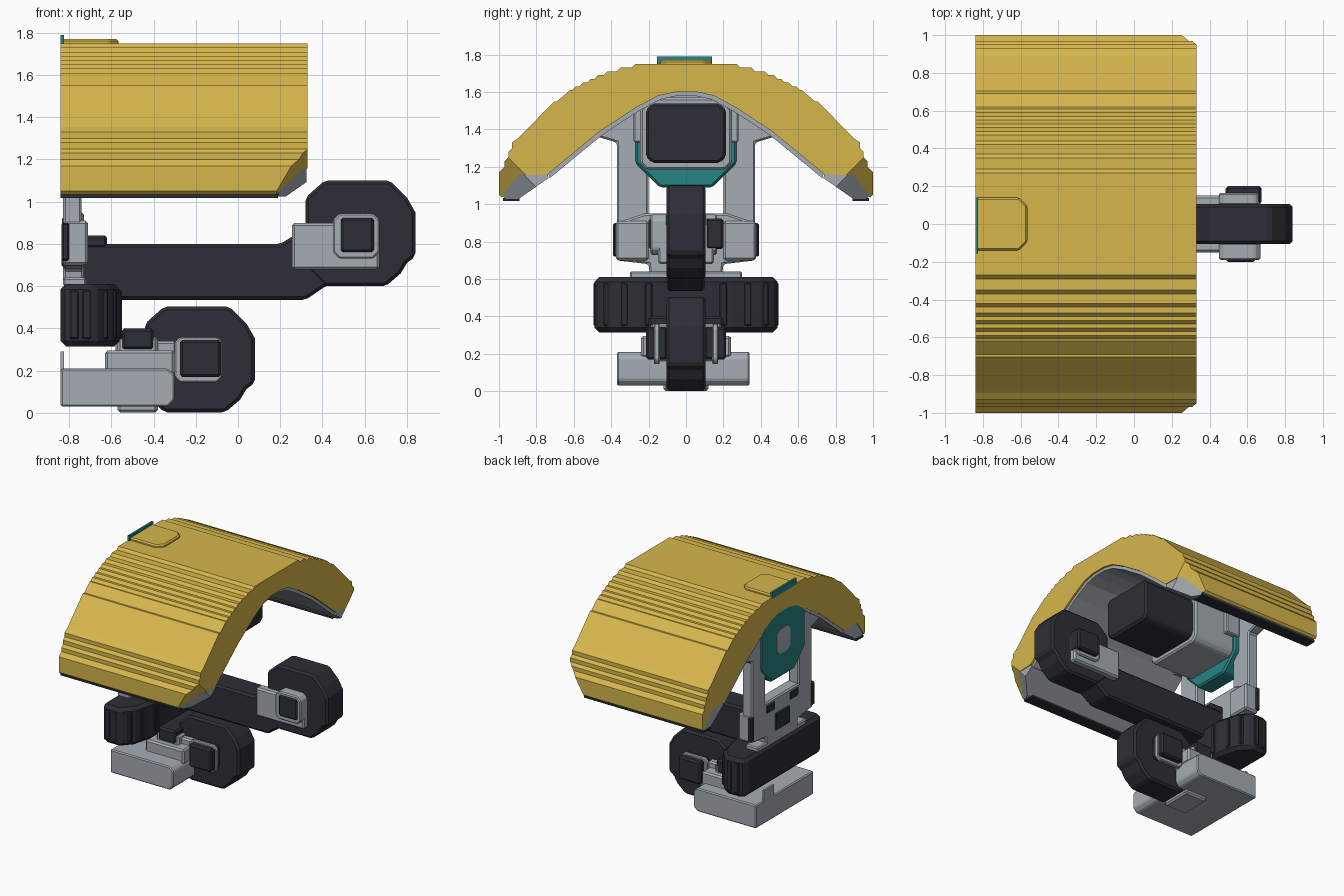
import bpy, bmesh
from mathutils import Vector


def material(name, rgb):
    m = bpy.data.materials.new(name)
    m.diffuse_color = (*rgb, 1)
    return m


YELLOW = material("yellow_paint", (0.68, 0.47, 0.073))
GRAY = material("gray_metal", (0.375, 0.415, 0.455))
DARK = material("dark_rubber", (0.027, 0.027, 0.038))
TEAL = material("teal_accent", (0.02, 0.23, 0.23))


def prism(name, pts, axis, a, b, mat, bevel=0.0, cut=None):
    """Extrude a 2D outline along an axis; optionally trim with a plane (point, normal)."""
    place = {"x": lambda p, t: (t, p[0], p[1]),
             "y": lambda p, t: (p[0], t, p[1]),
             "z": lambda p, t: (p[0], p[1], t)}[axis]
    bm = bmesh.new()
    lo = [bm.verts.new(place(p, a)) for p in pts]
    hi = [bm.verts.new(place(p, b)) for p in pts]
    n = len(pts)
    bm.faces.new(lo)
    bm.faces.new(hi[::-1])
    for i in range(n):
        j = (i + 1) % n
        bm.faces.new((lo[i], hi[i], hi[j], lo[j]))
    if cut:
        res = bmesh.ops.bisect_plane(bm, geom=bm.verts[:] + bm.edges[:] + bm.faces[:],
                                     plane_co=Vector(cut[0]), plane_no=Vector(cut[1]),
                                     clear_outer=True)
        rim = [e for e in res["geom_cut"] if isinstance(e, bmesh.types.BMEdge)]
        bmesh.ops.edgeloop_fill(bm, edges=rim)
    bmesh.ops.recalc_face_normals(bm, faces=bm.faces[:])
    me = bpy.data.meshes.new(name)
    bm.to_mesh(me)
    bm.free()
    me.materials.append(mat)
    ob = bpy.data.objects.new(name, me)
    bpy.context.collection.objects.link(ob)
    if bevel:
        mod = ob.modifiers.new("edge_chamfer", "BEVEL")
        mod.width, mod.segments = bevel, 1
    return ob


def box(name, x, y, z, mat, bevel=0.012):
    pts = [(x[0], z[0]), (x[1], z[0]), (x[1], z[1]), (x[0], z[1])]
    return prism(name, pts, "y", y[0], y[1], mat, bevel)


def chamfered(u0, u1, v0, v1, c):
    """Rectangle outline with cut corners."""
    return [(u0 + c, v0), (u1 - c, v0), (u1, v0 + c), (u1, v1 - c),
            (u1 - c, v1), (u0 + c, v1), (u0, v1 - c), (u0, v0 + c)]


def mirrored(half):
    return half + [(-u, v) for u, v in reversed(half)]


# Canopy outline: stepped crown and sloped shoulders
outer = [(0.2, 1.75)]
z = 1.75
for y in (0.27, 0.35, 0.42, 0.47, 0.51, 0.55, 0.59):
    outer += [(y, z), (y + 0.02, z - 0.02)]
    z -= 0.02
outer += [(0.62, 1.61), (0.69, 1.55), (0.705, 1.55), (0.88, 1.37), (0.895, 1.355),
          (0.93, 1.33), (0.93, 1.3)]
inner = [(0.74, 1.16), (0.46, 1.39), (0.27, 1.515), (0.15, 1.58), (0.06, 1.6)]
prism("canopy", mirrored(inner[::-1] + outer[::-1]), "x", -0.84, 0.33, YELLOW)

# Gray liner under the canopy
liner_top = [(u, v + 0.012) for u, v in inner]
liner_low = [(u - 0.012, v - 0.02) for u, v in inner]
prism("canopy_liner", mirrored(liner_low[::-1] + liner_top), "x", -0.835, 0.315, GRAY)

# Stepped canopy skirts with slanted front corners and dark lower rims
skin = [(0.93, 1.3), (0.95, 1.28), (0.95, 1.25), (0.97, 1.23), (0.97, 1.2), (1.0, 1.17),
        (1.0, 1.05), (0.985, 1.035), (0.9, 1.155), (0.74, 1.16)]
core = [(0.9, 1.165), (0.98, 1.045), (0.96, 1.025), (0.9, 1.025), (0.735, 1.14), (0.74, 1.165)]
for s in (-1, 1):
    trim = ((0.153, 0, 0), (1, s * 0.59, -0.59))
    prism("canopy_skirt", [(s * u, v) for u, v in skin], "x", -0.84, 0.33, YELLOW, 0, trim)
    prism("skirt_core", [(s * u, v) for u, v in core], "x", -0.835, 0.325, GRAY, 0, trim)
    box("canopy_rim", (-0.84, 0.19), sorted((s * 0.89, s * 0.978)), (1.018, 1.034), DARK, 0)

# Raised pad and tab on the crown
prism("crown_pad", [(-0.84, -0.14), (-0.61, -0.14), (-0.565, -0.095), (-0.565, 0.095),
                    (-0.61, 0.14), (-0.84, 0.14)], "z", 1.74, 1.77, YELLOW, 0.01)
box("crown_tab", (-0.84, -0.825), (-0.155, 0.14), (1.74, 1.79), TEAL, 0)

# Upper motor, its holder and the rear disc
prism("upper_motor", chamfered(-0.215, 0.215, 1.22, 1.54, 0.035), "x", -0.4, 0.07, DARK, 0.015)
prism("motor_holder", [(-0.21, 1.185), (0.21, 1.185), (0.245, 1.22), (0.245, 1.51), (0.17, 1.57),
                       (-0.17, 1.57), (-0.245, 1.51), (-0.245, 1.22)],
      "x", -0.74, -0.36, GRAY, 0.012)
prism("holder_collar", mirrored([(0.28, 1.33), (0.28, 1.5), (0.17, 1.6)]),
      "x", -0.74, -0.62, GRAY, 0.008)
prism("rear_disc", chamfered(-0.27, 0.27, 1.09, 1.63, 0.13), "x", -0.836, -0.7, TEAL, 0.012)
prism("rear_hub", chamfered(-0.085, 0.085, 1.275, 1.465, 0.035), "x", -0.84, -0.82, GRAY)

# Rear frame: two columns joined by a lower plate
for s in (-1, 1):
    post = [(0.2, 0.7), (0.37, 0.7), (0.37, 1.33), (0.47, 1.36), (0.47, 1.4),
            (0.3, 1.51), (0.2, 1.56)]
    prism("frame_column", [(s * u, v) for u, v in post], "x", -0.828, -0.74, GRAY, 0.01)
    box("frame_foot", (-0.828, -0.71), sorted((s * 0.2, s * 0.375)), (0.7, 0.91), GRAY)
    box("frame_bumper", (-0.835, -0.8), sorted((s * 0.35, s * 0.39)), (0.72, 0.9), DARK, 0.008)
    box("frame_latch", (-0.834, -0.8), sorted((s * 0.09, s * 0.2)), (0.86, 0.93), DARK, 0.01)
prism("frame_plate", mirrored([(0.19, 0.6), (0.2, 0.68), (0.37, 0.7), (0.37, 0.9),
                               (0.22, 0.95)]), "x", -0.828, -0.73, GRAY, 0.01)
box("frame_neck", (-0.828, -0.72), (-0.3, 0.3), (0.6, 0.64), GRAY, 0.008)
box("frame_socket", (-0.836, -0.8), (-0.09, 0.09), (0.69, 0.83), DARK, 0.01)

# Ribbed turntable below the frame
prism("turntable", [(-0.84, -0.46), (-0.8, -0.49), (-0.68, -0.49), (-0.6, -0.4), (-0.56, -0.25),
                    (-0.56, 0.25), (-0.6, 0.4), (-0.68, 0.49), (-0.8, 0.49), (-0.84, 0.46)],
      "z", 0.315, 0.61, DARK, 0.025)
for s in (-1, 1):
    for x, y in ((-0.78, 0.475), (-0.72, 0.475), (-0.64, 0.42), (-0.6, 0.33), (-0.575, 0.2)):
        box("turntable_rib", (x - 0.017, x + 0.025), (s * y - 0.02, s * y + 0.02),
            (0.35, 0.58), DARK, 0.006)

# Horizontal boom
prism("boom", [(-0.82, 0.535), (0.32, 0.535), (0.4, 0.59), (0.55, 0.68), (0.55, 0.9),
               (0.28, 0.85), (0.2, 0.8), (-0.82, 0.8)], "y", -0.1, 0.1, DARK, 0.015)
box("boom_root", (-0.74, -0.62), (-0.1, 0.1), (0.78, 0.84), DARK)


# Joint drum shared by the boom tip and the leg
def drum(name, x, z):
    pts = [(0.09, 0), (0.38, 0), (0.45, 0.06), (0.48, 0.11), (0.52, 0.14), (0.52, 0.35),
           (0.48, 0.42), (0.4, 0.5), (0.09, 0.5), (0, 0.42), (0, 0.09)]
    prism(name, [(x + u, z + v) for u, v in pts], "y", -0.105, 0.105, DARK, 0.015)


drum("tip_drum", 0.32, 0.6)
drum("leg_drum", -0.44, 0.003)

# Side brackets and square bearings on both joints
for s in (-1, 1):
    span = lambda a, b: sorted((s * a, s * b))
    box("tip_bracket", (0.255, 0.67), span(0.08, 0.15), (0.68, 0.9), GRAY)
    prism("tip_cap", chamfered(0.45, 0.67, 0.73, 0.945, 0.03), "y",
          *span(0.1, 0.19 if s < 0 else 0.165), GRAY, 0.008)
    box("tip_bearing", (0.485, 0.645 if s < 0 else 0.675), span(0.105, 0.2), (0.76, 0.925), DARK)
    box("leg_bracket", (-0.58, -0.29), span(0.09, 0.15), (0.16, 0.34), GRAY)
    prism("leg_cap", chamfered(-0.3, -0.075, 0.145, 0.36, 0.025), "y",
          *span(0.14, 0.172), GRAY, 0.006)
    box("leg_bearing", (-0.275, -0.08), span(0.1, 0.215), (0.17, 0.345), DARK)

# Foot block and its upper saddle
foot = [(-0.84, 0.03), (-0.33, 0.03), (-0.3, 0.06), (-0.3, 0.18), (-0.33, 0.21), (-0.84, 0.21)]
prism("foot", foot, "y", -0.37, 0.34, GRAY, 0.008)
box("foot_sole", (-0.57, -0.38), (-0.12, 0.12), (0.002, 0.05), GRAY)
box("foot_saddle", (-0.63, -0.3), (-0.24, 0.24), (0.18, 0.295), GRAY)
box("foot_mount", (-0.57, -0.38), (-0.19, 0.19), (0.28, 0.36), GRAY)
box("leg_motor", (-0.55, -0.4), (-0.2, 0.2), (0.3, 0.4), DARK)
box("foot_lip", (-0.84, -0.825), (0.12, 0.24), (0.19, 0.29), GRAY, 0)
